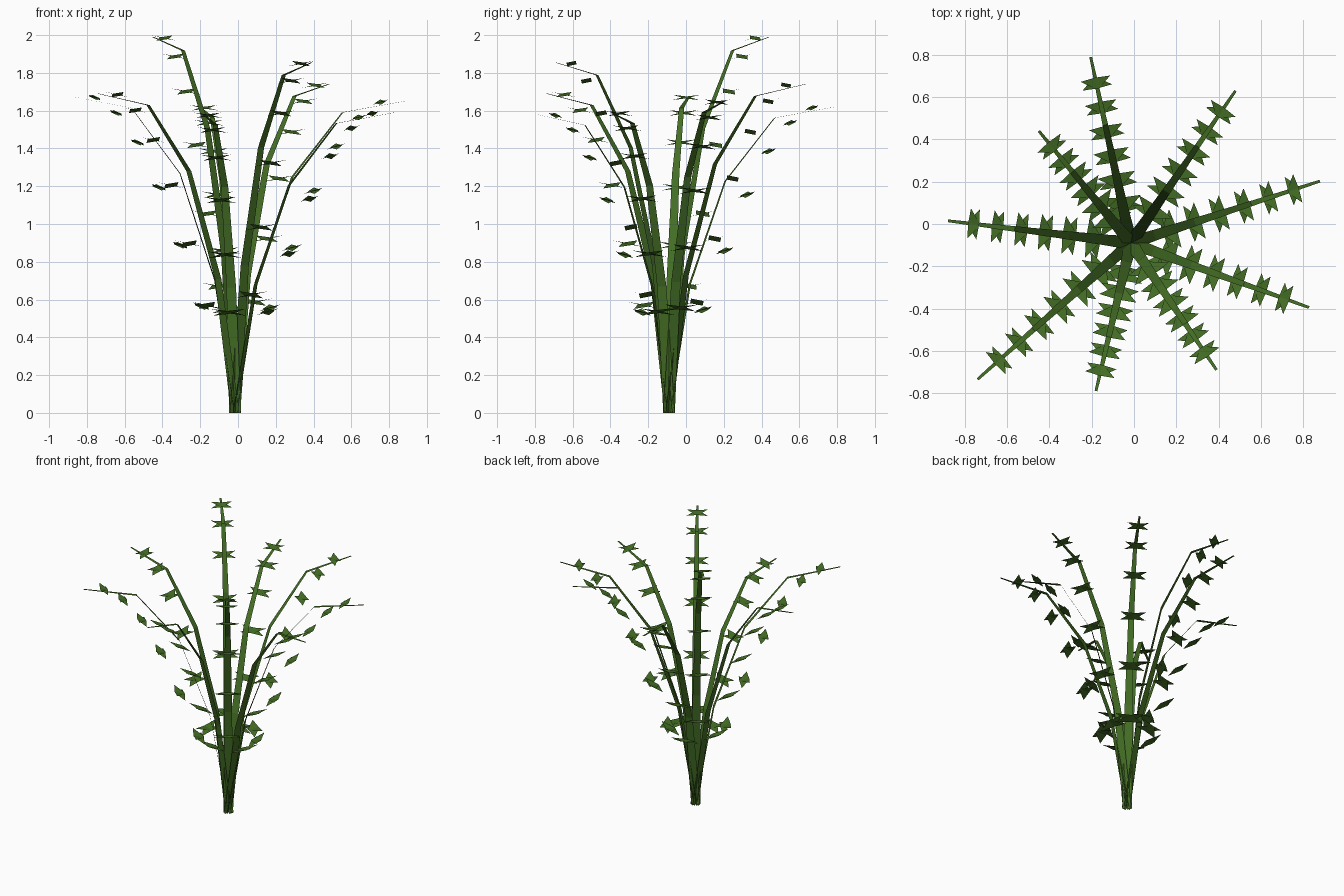
import bpy, math
from mathutils import Vector, Matrix

if "Cube" in bpy.data.objects:
    bpy.data.objects.remove(bpy.data.objects["Cube"])

green = bpy.data.materials.new("leaf green")
green.diffuse_color = (0.057, 0.155, 0.018, 1)
green.use_nodes = True
green.node_tree.nodes["Principled BSDF"].inputs["Base Color"].default_value = green.diffuse_color

BASE = Vector((-0.015, -0.09, 0))
# frond tips: x, y, z
TIPS = [(-0.205, 0.79, 1.62), (0.48, 0.63, 1.74), (0.88, 0.203, 1.65),
        (0.828, -0.395, 1.59), (0.39, -0.69, 1.855), (-0.18, -0.79, 1.58),
        (-0.74, -0.735, 1.69), (-0.88, 0.015, 1.675), (-0.45, 0.44, 1.99)]
# arching profile: reach fraction, height fraction
ARCH = [(0, 0), (0.125, 0.42), (0.338, 0.757), (0.635, 0.964), (1, 1)]
LEAF_HEIGHTS = [0.337, 0.53, 0.713, 0.855, 0.948, 0.997]


def make(name, verts, faces):
    me = bpy.data.meshes.new(name)
    me.from_pydata(verts, [], faces)
    me.materials.append(green)
    ob = bpy.data.objects.new(name, me)
    bpy.context.collection.objects.link(ob)


for n, tip in enumerate(TIPS, 1):
    reach = Vector((tip[0], tip[1], 0)) - BASE
    out = reach.normalized()
    side = Vector((-out.y, out.x, 0))

    # flat tapering stem strip
    verts, faces = [], []
    for i, (r, h) in enumerate(ARCH):
        p = BASE + reach * r + Vector((0, 0, tip[2] * h))
        w = side * (0.0325 - 0.0065 * i)
        verts += [p - w, p + w]
        if i:
            a = 2 * i
            faces.append((a - 2, a, a + 1, a - 1))
    make(f"stem_{n}", verts, faces)

    # pairs of crossed diamond leaves, rolled apart, smaller toward the tip
    verts, faces = [], []
    tilt = math.radians(9)
    up_out = out * math.cos(tilt) + Vector((0, 0, math.sin(tilt)))
    normal = up_out.cross(side)
    for k, h in enumerate(LEAF_HEIGHTS):
        c = BASE + reach * (0.205 + 0.131 * k) + Vector((0, 0, tip[2] * h))
        half = 0.1 - 0.005 * k
        for s in (-1, 1):
            rot = Matrix.Rotation(math.radians(18 * s), 3, normal)
            along = (rot @ side - normal * 0.14 * s) * half
            across = rot @ up_out * half * 0.38
            a = len(verts)
            verts += [c + v for v in (across, along, -across, -along)]
            faces.append((a, a + 1, a + 2, a + 3))
    make(f"leaves_{n}", verts, faces)
